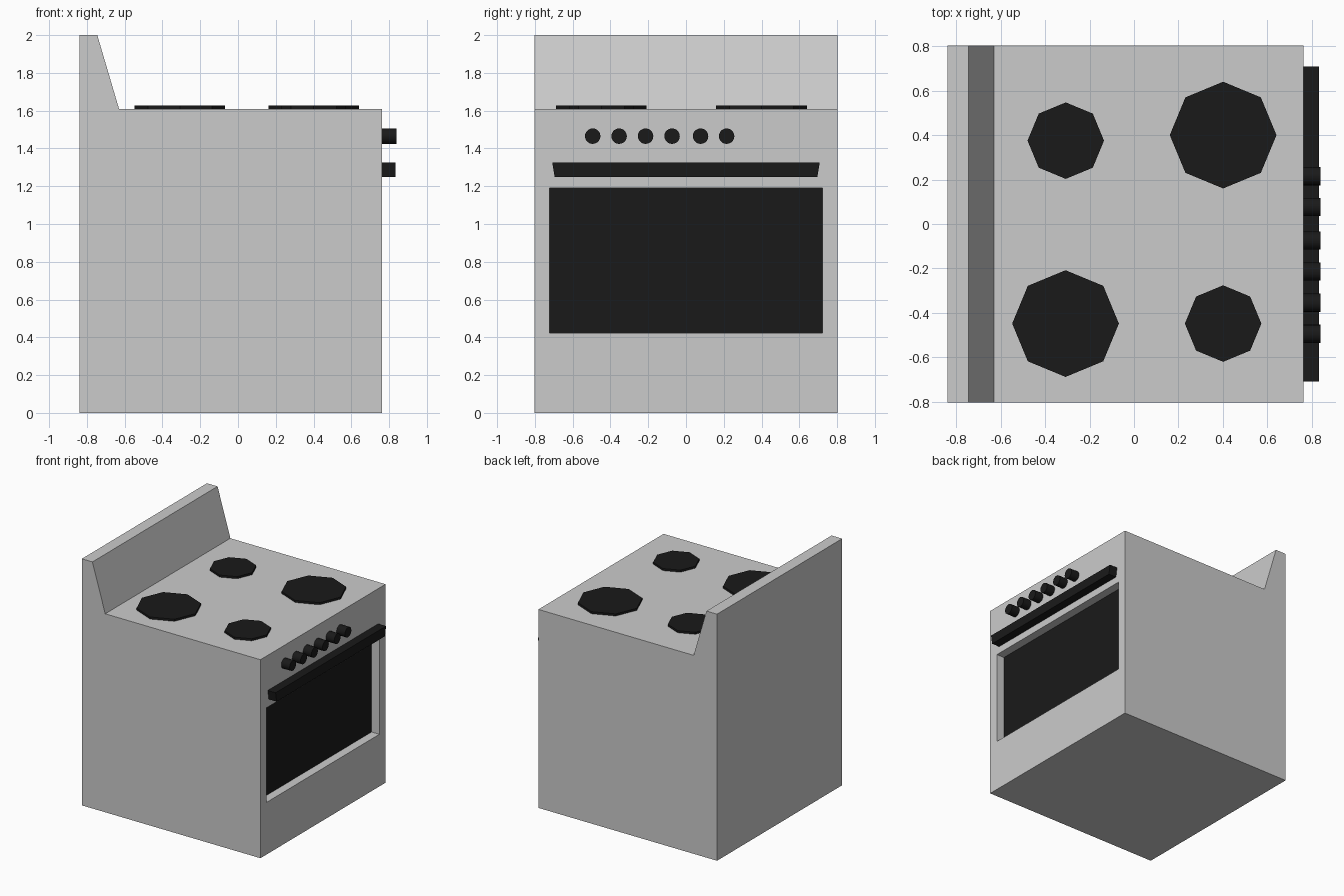
import bpy, bmesh, math
from mathutils import Matrix, Vector

if "Cube" in bpy.data.objects:
    bpy.data.objects.remove(bpy.data.objects["Cube"])

black = bpy.data.materials.new("black_enamel")
black.diffuse_color = (0.01, 0.01, 0.01, 1)
black.use_nodes = True
black.node_tree.nodes["Principled BSDF"].inputs["Base Color"].default_value = black.diffuse_color


def finish(name, bm, mat=None, recalc=True):
    if recalc:
        bmesh.ops.recalc_face_normals(bm, faces=bm.faces[:])
    mesh = bpy.data.meshes.new(name)
    bm.to_mesh(mesh)
    bm.free()
    if mat:
        mesh.materials.append(mat)
    ob = bpy.data.objects.new(name, mesh)
    bpy.context.collection.objects.link(ob)
    return ob


def extrude(bm, points, vec):
    face = bm.faces.new([bm.verts.new(p) for p in points])
    new = bmesh.ops.extrude_face_region(bm, geom=[face], use_keep_orig=True)["geom"]
    bmesh.ops.translate(bm, vec=vec, verts=[v for v in new if isinstance(v, bmesh.types.BMVert)])
    bmesh.ops.recalc_face_normals(bm, faces=bm.faces[:])


def disc(name, r, depth, sides, matrix):
    # prism with one vertex on the local x axis and its base at local z = 0
    bm = bmesh.new()
    ring = [(r * math.cos(math.tau * k / sides), r * math.sin(math.tau * k / sides), 0)
            for k in range(sides)]
    extrude(bm, ring, (0, 0, depth))
    bmesh.ops.transform(bm, verts=bm.verts[:], matrix=matrix)
    return finish(name, bm, black)


FRONT = 0.763
# Body: side profile with sloped splashback, extruded across the width
bm = bmesh.new()
profile = [(-0.84, 0), (FRONT, 0), (FRONT, 1.61), (-0.63, 1.61), (-0.745, 2), (-0.84, 2)]
extrude(bm, [(x, -0.802, z) for x, z in profile], (0, 1.604, 0))

# Oven door opening: cut the front panel, then step the middle face inwards
for co, no in [((0, 0, 0.418), (0, 0, 1)), ((0, 0, 1.195), (0, 0, 1)),
               ((0, -0.727, 0), (0, 1, 0)), ((0, 0.727, 0), (0, 1, 0))]:
    faces = [f for f in bm.faces if f.normal.x > 0.99]
    geom = set(faces)
    for f in faces:
        geom.update(f.edges)
        geom.update(f.verts)
    bmesh.ops.bisect_plane(bm, geom=list(geom), plane_co=co, plane_no=no)
    bm.normal_update()
door = min((f for f in bm.faces if f.normal.x > 0.99),
           key=lambda f: (f.calc_center_median() - Vector((FRONT, 0, 0.806))).length)
bmesh.ops.inset_region(bm, faces=[door], thickness=0.007)
new = bmesh.ops.extrude_face_region(bm, geom=[door])["geom"]
floor = [g for g in new if isinstance(g, bmesh.types.BMFace)][0]
if door.is_valid and door != floor:
    bmesh.ops.delete(bm, geom=[door], context='FACES_ONLY')
bmesh.ops.translate(bm, verts=floor.verts[:], vec=(-0.07, 0, 0))
bmesh.ops.recalc_face_normals(bm, faces=bm.faces[:])
window_corners = [v.co.copy() for v in floor.verts]
bmesh.ops.delete(bm, geom=[floor], context='FACES_ONLY')
finish("stove_body", bm, recalc=False)

# Dark oven window closing the back of the opening
bm = bmesh.new()
pane = bm.faces.new([bm.verts.new(c) for c in window_corners])
pane.normal_update()
if pane.normal.x < 0:
    pane.normal_flip()
finish("oven_window", bm, black, recalc=False)

# Door handle: bar with slanted ends
bm = bmesh.new()
ends = [(-0.695, 1.248), (0.695, 1.248), (0.708, 1.325), (-0.708, 1.325)]
extrude(bm, [(FRONT, y, z) for y, z in ends], (0.07, 0, 0))
finish("door_handle", bm, black)

# Octagonal hotplates
for i, (x, y, r) in enumerate([(-0.307, 0.375, 0.172), (0.401, 0.4, 0.24),
                               (-0.308, -0.448, 0.24), (0.401, -0.448, 0.172)]):
    disc(f"hotplate_{i + 1}", r, 0.017, 8, Matrix.Translation((x, y, 1.61)))

# Row of control knobs
for i, y in enumerate([-0.494, -0.354, -0.214, -0.074, 0.077, 0.215]):
    ob = disc(f"knob_{i + 1}", 0.041, 0.075, 20,
              Matrix.Translation((FRONT, y, 1.465)) @ Matrix.Rotation(math.pi / 2, 4, 'Y'))
    bpy.ops.object.select_all(action='DESELECT')
    bpy.context.view_layer.objects.active = ob
    ob.select_set(True)
    bpy.ops.object.shade_smooth_by_angle(angle=math.radians(40))
